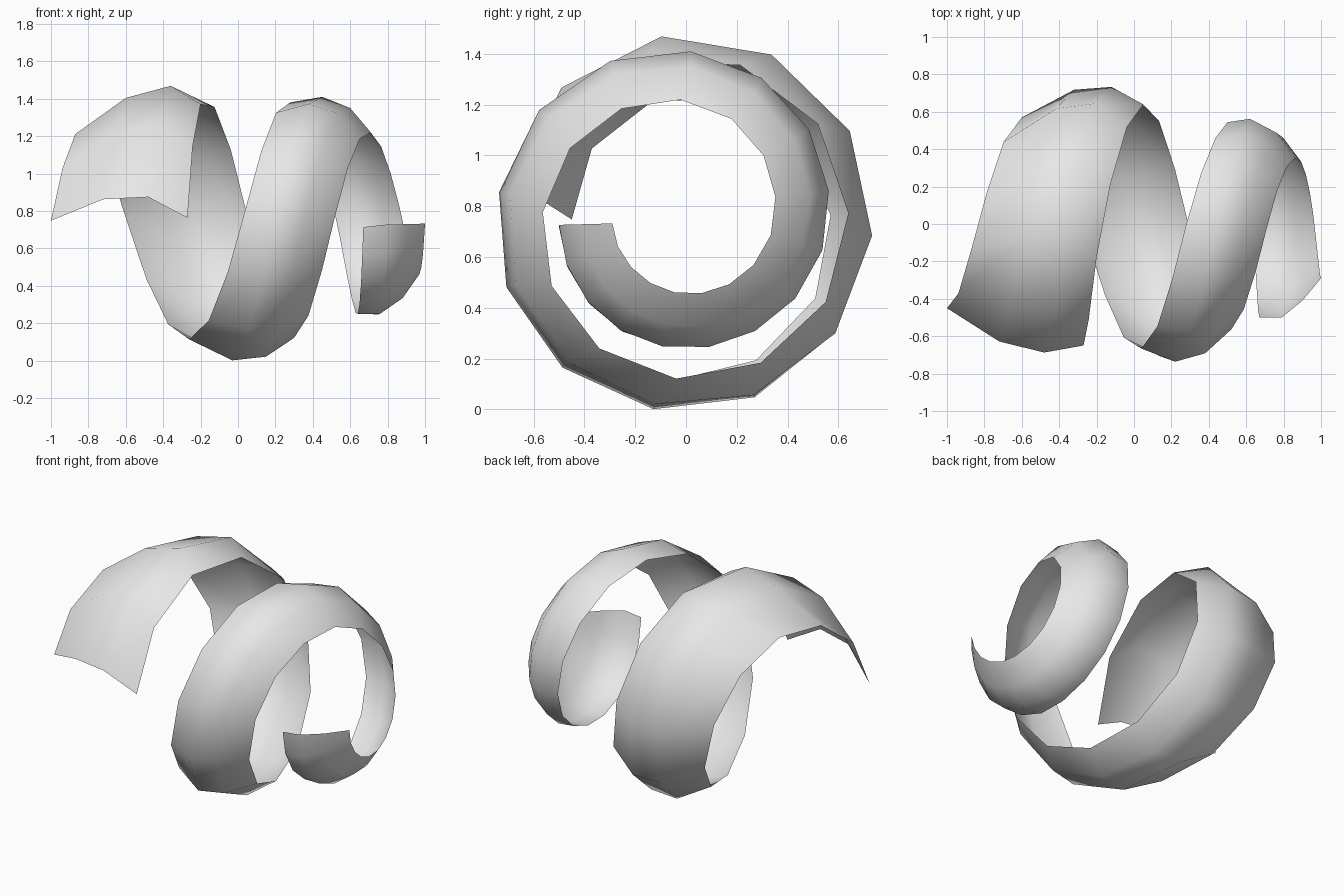
import bpy
import bmesh
from math import sin, cos, radians

default = bpy.data.objects.get("Cube")
if default:
    bpy.data.objects.remove(default, do_unlink=True)

SECTIONS = 27
AXIS_HEIGHT = 0.74

# Sections at which the strand profiles below are keyed
KEYS = [0, 2, 5, 8, 11, 14, 17, 20, 23, 26]

# Four strands run along the ribbon: position along the axis, then radius
STRANDS = {
    "left_edge": (
        [-1, -.87, -.6, -.26, .04, .28, .5, .61, .65, .67],
        [.45, .49, .57, .63, .67, .64, .56, .5, .5, .5]),
    "left_inner": (
        [-.72, -.6, -.32, -.03, .22, .45, .62, .72, .77, .79],
        [.64, .67, .72, .75, .745, .67, .575, .51, .5, .5]),
    "right_inner": (
        [-.48, -.36, -.12, .15, .38, .6, .76, .85, .89, .9],
        [.7, .735, .735, .73, .7, .61, .5, .43, .41, .41]),
    "right_edge": (
        [-.27, -.2, .05, .3, .52, .71, .86, .94, .98, 1],
        [.65, .655, .64, .62, .565, .48, .365, .3, .28, .29]),
}


def slope(values, k):
    """Finite difference slope at one key."""
    before, after = max(k - 1, 0), min(k + 1, len(KEYS) - 1)
    return (values[after] - values[before]) / (KEYS[after] - KEYS[before])


def smooth_value(values, t):
    """Cubic Hermite interpolation between the keys."""
    k = 0
    while k < len(KEYS) - 2 and t > KEYS[k + 1]:
        k += 1
    span = KEYS[k + 1] - KEYS[k]
    u = (t - KEYS[k]) / span
    blend = u * u * (3 - 2 * u)
    start_pull = u * (1 - u) ** 2 * span * slope(values, k)
    end_pull = u * u * (u - 1) * span * slope(values, k + 1)
    return values[k] * (1 - blend) + values[k + 1] * blend + start_pull + end_pull


def turn_angle(name, t):
    """Angle around the axis, the outer edges trailing the middle."""
    angle = 11 + 36.44 * t - 0.355 * t * t
    if name == "left_edge":
        angle -= max(1.5, 10 - 0.65 * t)
    elif name == "right_edge":
        angle -= 9 * (1 - t / (SECTIONS - 1))
    return radians(angle)


def strand_point(name, t):
    along, radii = STRANDS[name]
    radius = smooth_value(radii, t)
    angle = turn_angle(name, t)
    return (smooth_value(along, t),
            -radius * cos(angle),
            AXIS_HEIGHT + radius * sin(angle))


# Ribbon surface: bridge each cross-section to the next
bm = bmesh.new()
rows = [[bm.verts.new(strand_point(name, t)) for name in STRANDS]
        for t in range(SECTIONS)]
for lower, upper in zip(rows, rows[1:]):
    for j in range(len(lower) - 1):
        face = bm.faces.new((lower[j], lower[j + 1], upper[j + 1], upper[j]))
        face.smooth = True

mesh = bpy.data.meshes.new("spiral_ribbon")
bm.to_mesh(mesh)
bm.free()
ribbon = bpy.data.objects.new("spiral_ribbon", mesh)
bpy.context.collection.objects.link(ribbon)

# Plain light grey material
grey = bpy.data.materials.new("light_grey")
grey.use_nodes = True
colour = (0.8, 0.8, 0.8, 1)
grey.diffuse_color = colour
for node in grey.node_tree.nodes:
    if node.type == "BSDF_PRINCIPLED":
        node.inputs["Base Color"].default_value = colour
mesh.materials.append(grey)
